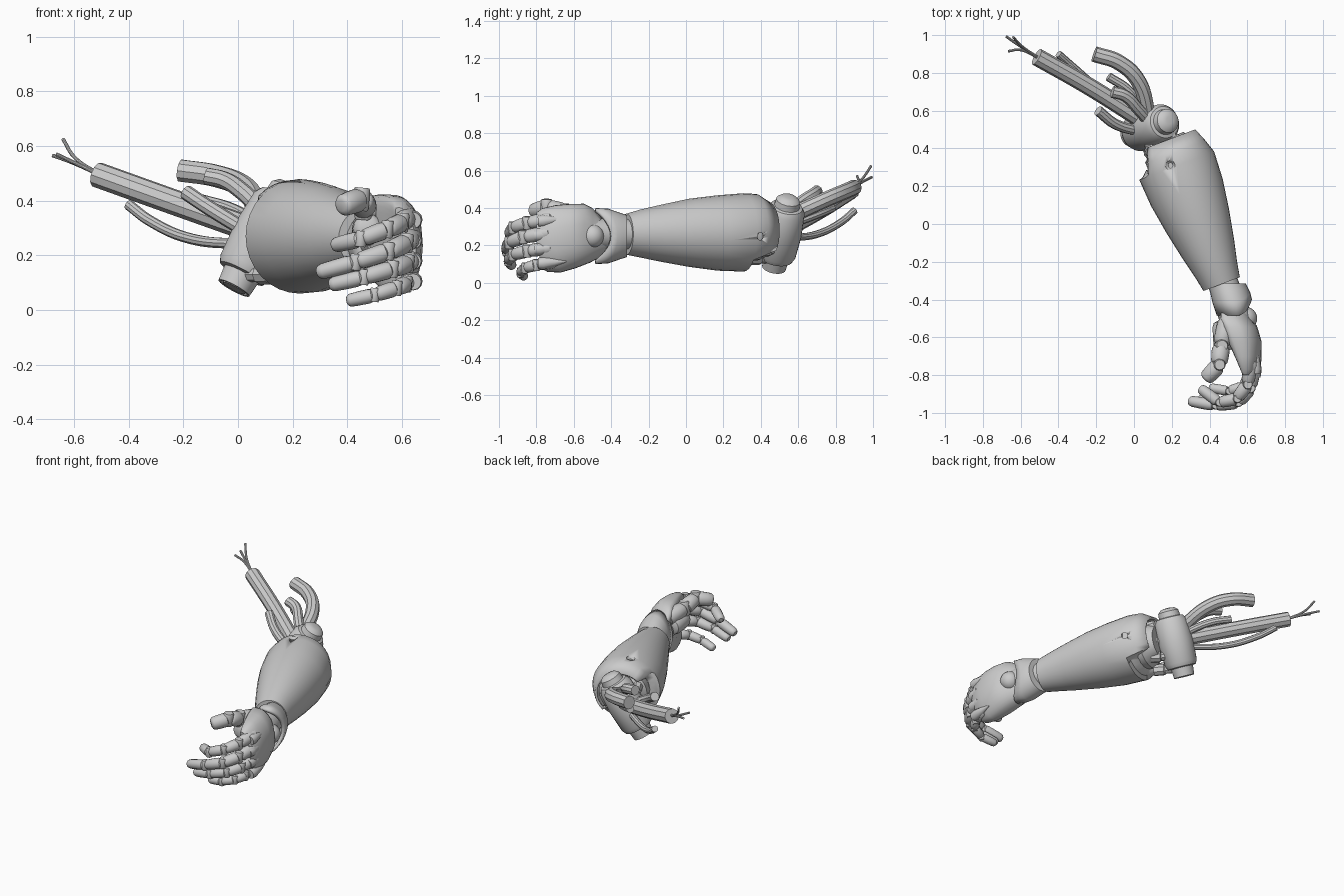
import bpy, bmesh, math
from mathutils import Vector as V

if "Cube" in bpy.data.objects:
    bpy.data.objects.remove(bpy.data.objects["Cube"])


def finish(ob, angle=35):
    bpy.ops.object.select_all(action='DESELECT')
    ob.select_set(True)
    bpy.context.view_layer.objects.active = ob
    bpy.ops.object.shade_smooth_by_angle(angle=math.radians(angle))
    return ob


def loft(name, rings, cap0=True, cap1=True, thick=0):
    bm = bmesh.new()
    rows = [[bm.verts.new(p) for p in r] for r in rings]
    n = len(rows[0])
    for a, b in zip(rows, rows[1:]):
        for i in range(n):
            j = (i + 1) % n
            bm.faces.new((a[i], a[j], b[j], b[i]))
    if cap0:
        bm.faces.new(rows[0][::-1])
    if cap1:
        bm.faces.new(rows[-1])
    bmesh.ops.recalc_face_normals(bm, faces=bm.faces)
    me = bpy.data.meshes.new(name)
    bm.to_mesh(me)
    bm.free()
    ob = bpy.data.objects.new(name, me)
    bpy.context.collection.objects.link(ob)
    if thick:
        m = ob.modifiers.new("thickness", 'SOLIDIFY')
        m.thickness = thick
        m.offset = -1
    return finish(ob)


def lathe(name, a, b, prof, n=20, flat=1.0):
    # turned part between two points; prof is (fraction along, radius)
    a, b = V(a), V(b)
    q = (b - a).to_track_quat('Z', 'Y')
    ring = [(math.cos(2 * math.pi * i / n), math.sin(2 * math.pi * i / n)) for i in range(n)]
    return loft(name, [[a.lerp(b, t) + q @ V((r * c, r * s * flat, 0)) for c, s in ring] for t, r in prof])


def segment(name, a, b, r0, r1):
    shape = [(0, .6), (.06, .88), (.2, 1), (.55, 1), (.85, .96), (.95, .8), (1, .5)]
    return lathe(name, a, b, [(t, k * (r0 + (r1 - r0) * t)) for t, k in shape], 16)


def ball(name, c, r):
    c = V(c)
    prof = [(.5 - .5 * math.cos(math.pi * k / 12), r * math.sin(math.pi * k / 12) + 1e-4) for k in range(13)]
    return lathe(name, c - V((0, 0, r)), c + V((0, 0, r)), prof, 24)


def cable(name, pts, r):
    cu = bpy.data.curves.new(name, 'CURVE')
    cu.dimensions = '3D'
    cu.bevel_depth = r
    cu.bevel_resolution = 3
    cu.use_fill_caps = True
    sp = cu.splines.new('BEZIER')
    sp.bezier_points.add(len(pts) - 1)
    for bp, p in zip(sp.bezier_points, pts):
        bp.co = p
        bp.handle_left_type = bp.handle_right_type = 'AUTO'
    ob = bpy.data.objects.new(name, cu)
    bpy.context.collection.objects.link(ob)
    bpy.ops.object.select_all(action='DESELECT')
    ob.select_set(True)
    bpy.context.view_layer.objects.active = ob
    bpy.ops.object.convert(target='MESH')
    return finish(bpy.context.view_layer.objects.active)


# forearm shell: (distance along, half width, low z, high z)
ORIGIN, ALONG, SIDE = V((.18, .43, 0)), V((.355, -.935, 0)), V((.935, .355, 0))
SECT = [(-.015, .16, .13, .43), (.06, .19, .09, .475), (.13, .212, .06, .479), (.28, .203, .065, .468),
        (.44, .178, .085, .45), (.60, .146, .112, .418), (.72, .118, .135, .392), (.80, .103, .15, .37)]
N = 32
rings = []
for k, (t, hw, lo, hi) in enumerate(SECT):
    ring = []
    for i in range(N):
        a = 2 * math.pi * i / N
        c, s = math.cos(a), math.sin(a)
        tt = t
        if k < 2:  # notched elbow rim, cut back on the inner and lower side
            cut = .11 if c < -.75 else (.09 if s < -.8 else 0)
            tt = min(t + cut, .118 + .005 * k)
            if not cut:
                tt = t
        p = ORIGIN + ALONG * tt + SIDE * hw * c
        p.z = (lo + hi) / 2 + (hi - lo) / 2 * s
        ring.append(p)
    rings.append(ring)
forearm = loft("forearm_shell", rings, False, True, .015)

# screw dimples in the shell
for k, p in enumerate([(.19, .31, .485), (.395, .385, .25)]):
    cutter = ball("dimple_cutter", p, .028)
    cutter.hide_render = True
    cutter.hide_viewport = True
    m = forearm.modifiers.new("dimple", 'BOOLEAN')
    m.object = cutter
    m.operation = 'DIFFERENCE'

# elbow drum, inner core and links
lathe("elbow_drum", (-.015, .47, .08), (.19, .55, .46),
      [(0, .045), (.02, .045), (0, .055), (0, .064), (.13, .07), (.14, .09), (.2, .102), (.5, .11), (.8, .102),
       (.86, .085), (.87, .068), (.95, .064), (.99, .045), (1, .02)], 28)
lathe("forearm_core", (.24, .28, .27), (.17, .45, .27), [(0, .15), (.6, .15), (.75, .12), (1, .1)], 24)
for k, (a, b) in enumerate([((.11, .36, .33), (.06, .47, .30)), ((.24, .4, .36), (.17, .52, .38)),
                            ((.22, .4, .26), (.14, .5, .28)), ((.2, .4, .17), (.1, .48, .18)),
                            ((.12, .34, .13), (.03, .45, .13))]):
    lathe(f"elbow_link_{k + 1}", a, b, [(0, .036), (.45, .036), (.5, .028), (1, .028)], 8)

# cables leaving the elbow
cable("main_cable", [(-.515, .885, .495), (-.25, .735, .40), (.06, .54, .29)], .047)
CABLES = [
    ("thick_cable", .042, [(-.21, .90, .51), (-.08, .855, .49), (.02, .76, .45), (.08, .56, .36)]),
    ("upper_cable", .032, [(-.115, .70, .49), (-.05, .68, .475), (.02, .61, .43), (.09, .53, .36)]),
    ("side_cable", .028, [(-.19, .60, .43), (-.10, .53, .37), (.03, .49, .29)]),
    ("rear_cable", .024, [(-.135, .78, .40), (-.03, .71, .37), (.08, .55, .31)]),
    ("lower_cable", .02, [(-.40, .90, .385), (-.32, .83, .325), (-.17, .70, .26), (.05, .53, .24)])]
for name, r, pts in CABLES:
    cable(name, pts, r)
for k, tip in enumerate([(-.64, .99, .625), (-.677, .993, .565), (-.665, .915, .57)]):
    mid = V((-.58, .925, .53)).lerp(V(tip), .3)
    cable(f"bare_wire_{k + 1}", [(-.49, .87, .487), tuple(mid), tip], .007)

# wrist: neck, scalloped cuff and side ball
lathe("wrist_neck", (.46, -.28, .26), (.55, -.54, .26), [(0, .08), (1, .085)], 20)
rings = []
for t, hx, hz in [(0, .098, .112), (.04, .103, .125), (.10, .108, .146), (.17, .106, .15)]:
    ring = []
    for i in range(N):
        a = 2 * math.pi * i / N
        c, s = math.cos(a), math.sin(a)
        tt = t * (1 - .5 * max(0, c) ** 2)
        ring.append(V((.493 + .3 * tt + hx * c, -.315 - tt, .25 + hz * s)))
    rings.append(ring)
loft("wrist_cuff", rings, True, False, .02)
ball("wrist_ball", (.59, -.50, .25), .062)

# palm: (y, x, z, half depth, half width)
rings = []
for y, x, z, hx, hz in [(-.45, .53, .255, .06, .09), (-.50, .54, .265, .075, .135), (-.545, .565, .265, .088, .158),
                        (-.62, .588, .25, .087, .172), (-.70, .608, .235, .068, .18), (-.77, .622, .228, .048, .17),
                        (-.80, .622, .225, .03, .15)]:
    ring = []
    for i in range(N):
        a = 2 * math.pi * i / N
        c, s = math.cos(a), math.sin(a)
        px = math.copysign(abs(c) ** .7, c)
        pz = math.copysign(abs(s) ** .7, s)
        # knuckle line slants toward the little finger, back of the hand arches
        ring.append(V((x + hx * px - .035 * abs(pz) ** 2, y + .03 * max(0, -pz), z + hz * pz)))
    rings.append(ring)
loft("palm", rings)

# fingers and thumb: jointed chains of rounded segments
CHAINS = [
    ("index", .039, [(.625, -.71, .345), (.60, -.85, .32), (.545, -.925, .295), (.45, -.945, .26), (.345, -.865, .235)]),
    ("middle", .040, [(.64, -.72, .27), (.615, -.87, .245), (.55, -.945, .215), (.43, -.96, .175), (.285, -.935, .135)]),
    ("ring", .038, [(.64, -.71, .19), (.62, -.85, .17), (.565, -.925, .15), (.46, -.95, .12), (.33, -.93, .09)]),
    ("little", .034, [(.625, -.69, .115), (.615, -.80, .095), (.58, -.86, .08), (.50, -.885, .055), (.395, -.865, .032)]),
    ("thumb", .052, [(.50, -.50, .34), (.462, -.645, .375), (.45, -.745, .405), (.375, -.825, .38)])]
for name, r, pts in CHAINS:
    pts = [V(p) for p in pts]
    for k, (a, b) in enumerate(zip(pts, pts[1:])):
        r0 = r * (1 - .07 * k)
        segment(f"{name}_segment_{k + 1}", a.lerp(b, .03), b.lerp(a, .03), r0, r0 * .93)
        if k:  # hinge pin across the joint
            ax = V((.1, 0, 1)).normalized() * r0 * .95
            lathe(f"{name}_hinge_{k}", a - ax, a + ax, [(0, r0 * .6), (.1, r0 * .7), (.9, r0 * .7), (1, r0 * .6)], 14)

# thumb root pad and knuckle plates on the back of the hand
segment("thumb_root", (.475, -.515, .29), (.475, -.67, .30), .06, .055)
for k, z in enumerate([.34, .265, .19, .115]):
    lathe(f"knuckle_plate_{k + 1}", (.645, -.64 - .02 * (k < 3), z), (.64, -.79 - .02 * (k in (1, 2)), z - .012),
          [(0, .004), (.4, .022), (.8, .034), (1, .03)], 12)
